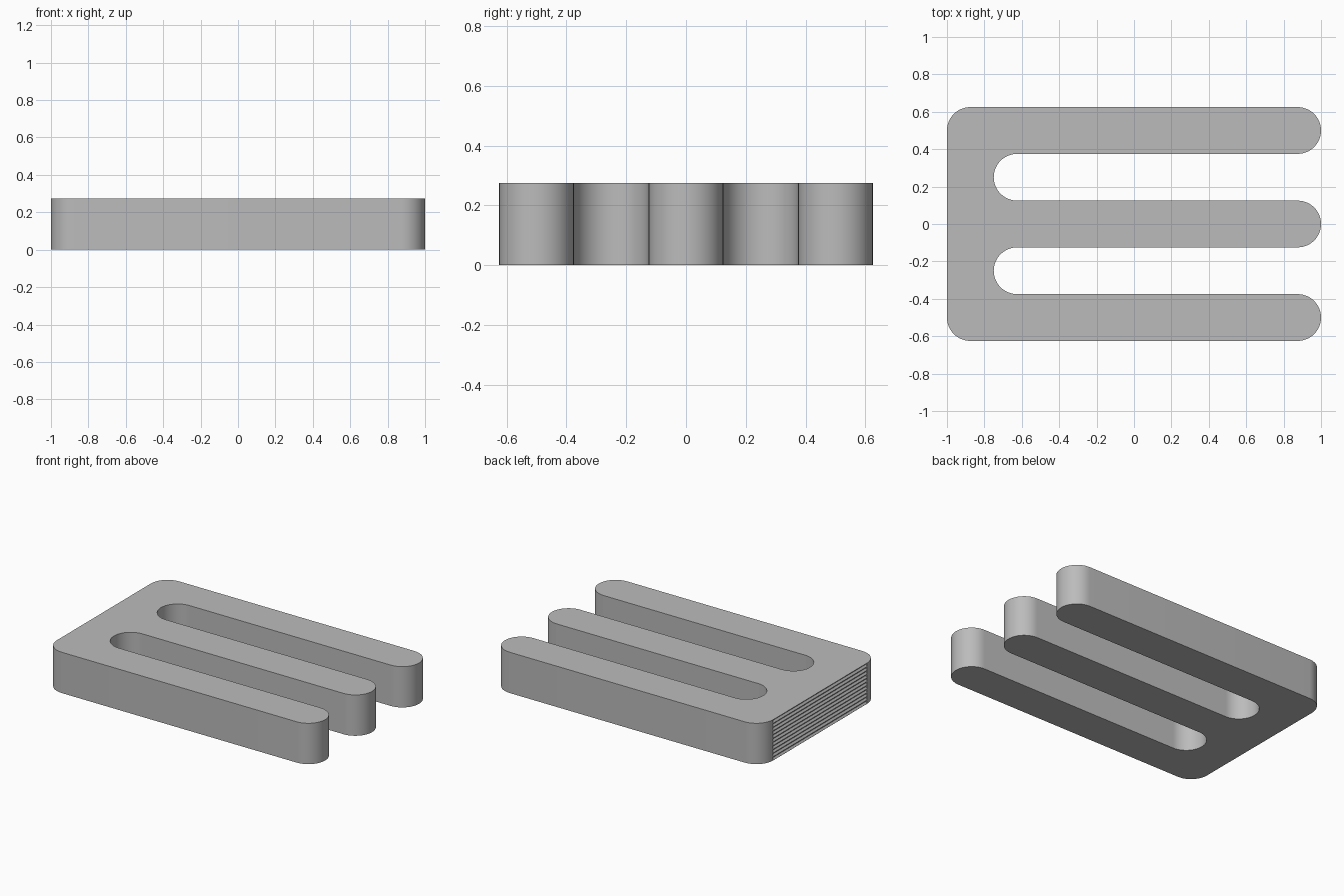
import bpy, bmesh, math

default = bpy.data.objects.get("Cube")
if default:
    bpy.data.objects.remove(default)

HEIGHT, R, TEETH, DEPTH = 0.275, 0.125, 11, 0.01

metal = bpy.data.materials.new("plain_grey")
metal.use_nodes = True
colour = (0.5, 0.5, 0.5, 1)
metal.diffuse_color = colour
metal.node_tree.nodes["Principled BSDF"].inputs["Base Color"].default_value = colour


def arc(cx, cy, start, end, steps=24):
    """Points along a circle of radius R, angles in degrees."""
    angles = [math.radians(start + (end - start) * i / steps) for i in range(steps + 1)]
    return [(cx + R * math.cos(a), cy + R * math.sin(a)) for a in angles]


def prism(name, rings):
    """Extrude each ring of points, given with its extrusion vector."""
    bm = bmesh.new()
    for ring, vec in rings:
        face = bm.faces.new([bm.verts.new(p) for p in ring])
        new = bmesh.ops.extrude_face_region(bm, geom=[face], use_keep_orig=True)["geom"]
        moved = [v for v in new if isinstance(v, bmesh.types.BMVert)]
        bmesh.ops.translate(bm, verts=moved, vec=vec)
    bmesh.ops.recalc_face_normals(bm, faces=bm.faces)
    mesh = bpy.data.meshes.new(name)
    bm.to_mesh(mesh)
    bm.free()
    mesh.materials.append(metal)
    ob = bpy.data.objects.new(name, mesh)
    bpy.context.collection.objects.link(ob)
    return ob


# Forked plate: rounded back corners, three round-ended fingers, two round slots
outline = arc(-1 + R, -0.5, 180, 270, 12)
for y in (-0.5, 0, 0.5):
    outline += arc(1 - R, y, -90, 90)
    if y < 0.5:
        outline += arc(-0.625, y + 0.25, 270, 90)
outline += arc(-1 + R, 0.5, 90, 180, 12)
plate = prism("forked_plate", [([(x, y, 0) for x, y in outline], (0, 0, HEIGHT))])

# Fine horizontal grip grooves across the back end
pitch = HEIGHT / TEETH
grooves = []
for i in range(TEETH):
    z = i * pitch
    ring = [(-1.01, -0.5, z + 0.001), (-1, -0.5, z + 0.001),
            (-1 + DEPTH, -0.5, z + pitch / 2),
            (-1, -0.5, z + pitch - 0.001), (-1.01, -0.5, z + pitch - 0.001)]
    grooves.append((ring, (0, 1, 0)))
cutter = prism("groove_cutter", grooves)
cutter.hide_render = True

cut = plate.modifiers.new("grip_grooves", "BOOLEAN")
cut.operation = "DIFFERENCE"
cut.solver = "EXACT"
cut.object = cutter
bpy.ops.object.select_all(action="DESELECT")
plate.select_set(True)
bpy.context.view_layer.objects.active = plate
bpy.ops.object.modifier_apply(modifier=cut.name)
bpy.data.objects.remove(cutter)
bpy.ops.object.shade_smooth_by_angle(angle=math.radians(30))
